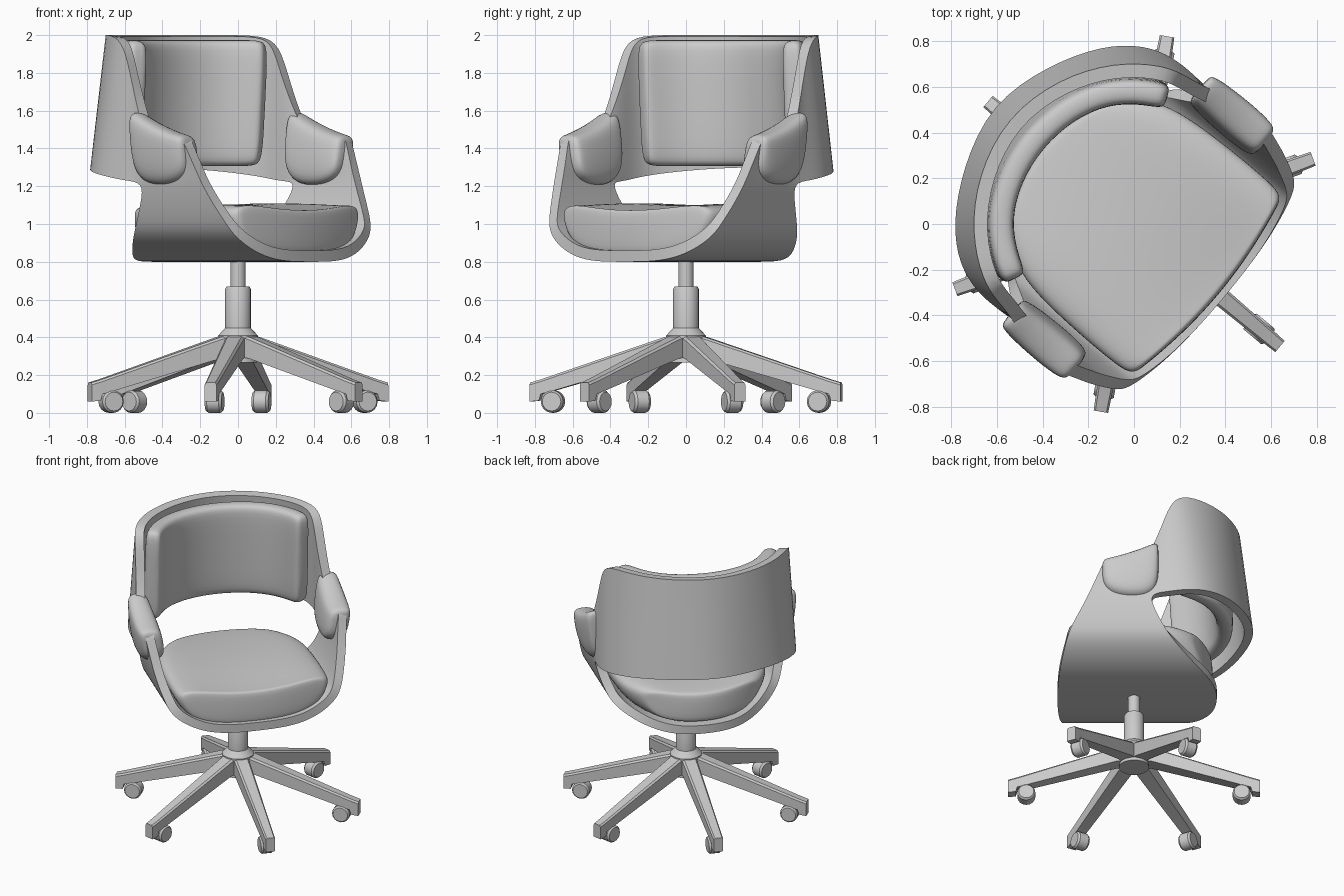
import bpy, bmesh, math
from mathutils import Vector, Matrix

if "Cube" in bpy.data.objects:
    bpy.data.objects.remove(bpy.data.objects["Cube"])

TURN = Matrix.Rotation(math.radians(50), 4, 'Z')   # chair is turned on the spot


def finish(name, bm, subsurf=0, thickness=0, angle=40):
    bmesh.ops.recalc_face_normals(bm, faces=bm.faces)
    if thickness:
        low = min(bm.faces, key=lambda f: f.calc_center_median().z)
        if low.normal.z > 0:
            bmesh.ops.reverse_faces(bm, faces=bm.faces)
    bm.transform(TURN)
    me = bpy.data.meshes.new(name)
    bm.to_mesh(me)
    bm.free()
    ob = bpy.data.objects.new(name, me)
    bpy.context.collection.objects.link(ob)
    if subsurf:
        m = ob.modifiers.new("smooth", 'SUBSURF')
        m.levels = m.render_levels = subsurf
    if thickness:
        m = ob.modifiers.new("thickness", 'SOLIDIFY')
        m.thickness, m.offset = thickness, -1
    bpy.ops.object.select_all(action='DESELECT')
    ob.select_set(True)
    bpy.context.view_layer.objects.active = ob
    if subsurf:
        bpy.ops.object.convert(target='MESH')
    bpy.ops.object.shade_smooth_by_angle(angle=math.radians(angle))


def grid(bm, rows):
    vs = [[bm.verts.new(p) for p in r] for r in rows]
    for a, b in zip(vs, vs[1:]):
        for i in range(len(a) - 1):
            bm.faces.new((a[i], a[i + 1], b[i + 1], b[i]))


def loft(bm, rings, quad_caps=False):
    vs = [[bm.verts.new(p) for p in r] for r in rings]
    n = len(vs[0])
    for a, b in zip(vs, vs[1:]):
        for i in range(n):
            j = (i + 1) % n
            bm.faces.new((a[i], a[j], b[j], b[i]))
    for c in (vs[0], vs[-1]):
        if not quad_caps:
            bm.faces.new(c)
            continue
        h = n // 2                      # pair each lower point with the one above it
        for s in (1, -1):
            for i in range(h // 2):
                ids = (i * s, (i + 1) * s, (h - i - 1) * s, (h - i) * s)
                bm.faces.new(list(dict.fromkeys(c[j % n] for j in ids)))


def lerp_row(a, b, n):
    return [Vector(a).lerp(Vector(b), i / n) for i in range(n + 1)]


# Shell: a U-shaped bucket joined to a band that wraps round the back
bucket = [(0, .80, -.51, .56), (.2, .80, -.505, .53), (.36, .825, -.49, .43),
          (.49, .885, -.465, .32), (.57, .95, -.44, .24), (.605, 1.02, -.41, .19),
          (.637, 1.12, -.35, .135), (.66, 1.22, -.30, .10)]   # x, z, front y, rear y
band = [((.67, .22, 1.23), (.65, .19, 1.76)), ((.67, .34, 1.25), (.642, .25, 1.95)),
        ((.63, .47, 1.27), (.615, .35, 2.0)), ((.51, .61, 1.29), (.49, .52, 2.0)),
        ((.29, .735, 1.305), (.28, .66, 2.0)), ((0, .82, 1.31), (0, .73, 2.0))]
arm = list(zip(lerp_row((.66, -.30, 1.22), (.66, .10, 1.22), 6),
               lerp_row((.695, -.20, 1.445), (.675, .10, 1.505), 6)))
bm = bmesh.new()
for s in (1, -1):
    flip = lambda rows: [[(s * p[0], p[1], p[2]) for p in r] for r in rows]
    grid(bm, flip([lerp_row((x, f, z), (x, r, z), 6) for x, z, f, r in bucket]))
    grid(bm, flip([lerp_row(a, b, 5) for a, b in arm + band]))
bmesh.ops.remove_doubles(bm, verts=bm.verts, dist=.001)
finish("shell", bm, 2, .06)

# Seat cushion: section across the seat, lofted front to back with bowed ends
half = [(.2, .845), (.38, .87), (.48, .935), (.53, 1.03), (.52, 1.09),
        (.42, 1.115), (.22, 1.105)]
section = [(0, .84)] + half + [(0, 1.10)] + [(-x, z) for x, z in reversed(half)]
rings = []
for y, k, bow in ((-.425, .92, -.06), (-.405, .97, -.06), (-.36, 1, -.055), (-.1, 1, 0),
                  (.18, .97, 0), (.31, .86, .08), (.38, .76, .13), (.40, .70, .13)):
    sag = .03 if y < -.35 else 0
    rings.append([(x * k, y + bow * (1 - (x / .53) ** 2),
                   .98 + (z - .98) * min(1, k + .05)
                   - (sag * (1 - (x / .53) ** 2) if z > 1.03 else 0)) for x, z in section])
bm = bmesh.new()
loft(bm, rings, quad_caps=True)
finish("seat_cushion", bm, 2)

# Back cushion: rounded slab lofted along a curved path
right = [(.2, .565), (.36, .485), (.46, .375), (.51, .285), (.522, .255)]
path = [Vector((-x, y)) for x, y in reversed(right)] + [Vector((0, .595))] + \
       [Vector(p) for p in right]
rings = []
for i, p in enumerate(path):
    t = (path[min(i + 1, len(path) - 1)] - path[max(i - 1, 0)]).normalized()
    out = Vector((-t.y, t.x))
    end = i in (0, len(path) - 1)
    w, h = (.04, .30) if end else (.06, .335)
    loop = []
    for a, b in ((-1, -.85), (-1, 0), (-1, .85), (-.7, 1), (.7, 1), (1, .9),
                 (1, 0), (1, -.9), (.7, -1), (-.7, -1)):
        q = p + out * (a * w)
        loop.append((q.x, q.y - .02 * b, 1.64 + b * h))
    rings.append(loop)
bm = bmesh.new()
loft(bm, rings)
finish("back_cushion", bm, 2)

# Armrest pads: sections of y, bottom, top, half width
pads = [(.165, 1.34, 1.575, .06), (.145, 1.25, 1.605, .076), (.07, 1.20, 1.56, .086),
        (-.08, 1.20, 1.50, .09), (-.18, 1.24, 1.475, .082), (-.215, 1.31, 1.46, .062)]
for s, side in ((1, "right"), (-1, "left")):
    rings = []
    for y, lo, hi, w in pads:
        rings.append([(s * (.639 + .018 * b + a * w), y, (lo + hi) / 2 + b * (hi - lo) / 2)
                      for a, b in ((-.6, -1), (.6, -1), (1, -.6), (1, .6), (.75, 1),
                                   (-.75, 1), (-1, .6), (-1, -.6))])
    bm = bmesh.new()
    loft(bm, rings)
    finish(side + "_armrest_pad", bm, 2)

# Column and hub: one turned profile
profile = [(.10, .268), (.085, .37), (.105, .395), (.105, .41), (.068, .45), (.068, .655),
           (.06, .67), (.04, .67), (.04, .83)]
bm = bmesh.new()
loft(bm, [[(r * math.cos(a * math.tau / 24), r * math.sin(a * math.tau / 24), z)
           for a in range(24)] for r, z in profile])
finish("column", bm, angle=30)

# Six legs, each with a caster at the end
leg = [(.04, .30, .42, .05), (.12, .287, .398, .05), (.70, .12, .203, .036),
       (.775, .10, .178, .034), (.785, .065, .175, .034), (.835, .06, .16, .032)]
for k in range(6):
    rot = Matrix.Rotation(math.radians(-90 + 60 * k), 4, 'Z')
    bm = bmesh.new()
    loft(bm, [[(r, -w, lo), (r, w, lo), (r, w, hi - .012), (r, w * .75, hi),
               (r, -w * .75, hi), (r, -w, hi - .012)] for r, lo, hi, w in leg])
    bm.transform(rot)
    finish("base_leg_%d" % (k + 1), bm, angle=25)
    bm = bmesh.new()
    loft(bm, [[(.715 + r * math.cos(a * math.tau / 16), y, .06 + r * math.sin(a * math.tau / 16))
               for a in range(16)] for y, r in ((-.045, .05), (-.032, .06), (.032, .06), (.045, .05))])
    bm.transform(rot)
    finish("caster_%d" % (k + 1), bm, angle=30)
